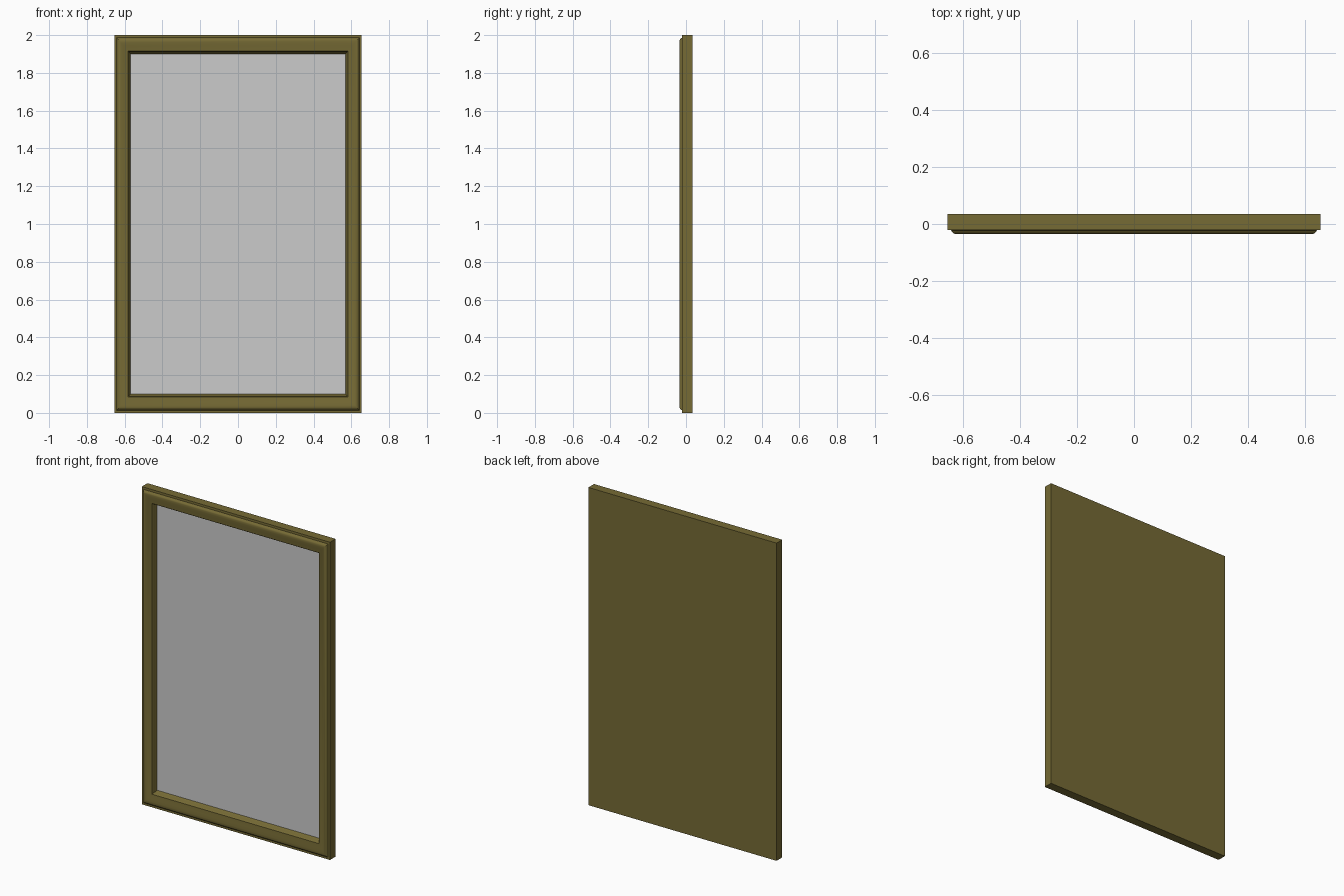
import bpy, bmesh

if "Cube" in bpy.data.objects:
    bpy.data.objects.remove(bpy.data.objects["Cube"])

HALF_W, HEIGHT = 0.655, 2.0

def rect(dx, y, dz):
    # rectangle loop inset by dx / dz from the outer outline
    x = HALF_W - dx
    return [(-x, y, dz), (x, y, dz), (x, y, HEIGHT - dz), (-x, y, HEIGHT - dz)]

def make_object(name, bm, colour=None):
    bmesh.ops.recalc_face_normals(bm, faces=bm.faces)
    me = bpy.data.meshes.new(name)
    bm.to_mesh(me)
    bm.free()
    ob = bpy.data.objects.new(name, me)
    bpy.context.collection.objects.link(ob)
    if colour:
        mat = bpy.data.materials.new(name + "_material")
        mat.diffuse_color = colour
        mat.use_nodes = True
        mat.node_tree.nodes["Principled BSDF"].inputs["Base Color"].default_value = mat.diffuse_color
        me.materials.append(mat)
    return ob

# moulding profile: (inset, depth), from the back edge round to the glass rebate
profile = [(0, .035), (0, -.021), (.012, -.022), (.015, -.027), (.019, -.032),
           (.025, -.035), (.035, -.034), (.050, -.030), (.065, -.026),
           (.073, -.025), (.076, -.021), (.078, -.008), (.083, .004), (.088, .014)]

# mitred frame with a closed flat back
bm = bmesh.new()
loops = [[bm.verts.new(c) for c in rect(t, y, t * 1.16)] for t, y in profile]
for a, b in zip(loops, loops[1:]):
    for i in range(4):
        j = (i + 1) % 4
        bm.faces.new((a[i], a[j], b[j], b[i]))
bm.faces.new(loops[0])
bm.faces.new(loops[-1])
frame = make_object("mirror_frame", bm, (0.18, 0.145, 0.035, 1))
bpy.context.view_layer.objects.active = frame
frame.select_set(True)
bpy.ops.object.shade_smooth_by_angle(angle=0.6)

# mirror glass, a thin pane resting in the rebate
bm = bmesh.new()
front = [bm.verts.new(c) for c in rect(.085, .009, .1)]
back = [bm.verts.new(c) for c in rect(.085, .012, .1)]
bm.faces.new(front)
bm.faces.new(back)
for i in range(4):
    j = (i + 1) % 4
    bm.faces.new((front[i], front[j], back[j], back[i]))
make_object("mirror_glass", bm)
